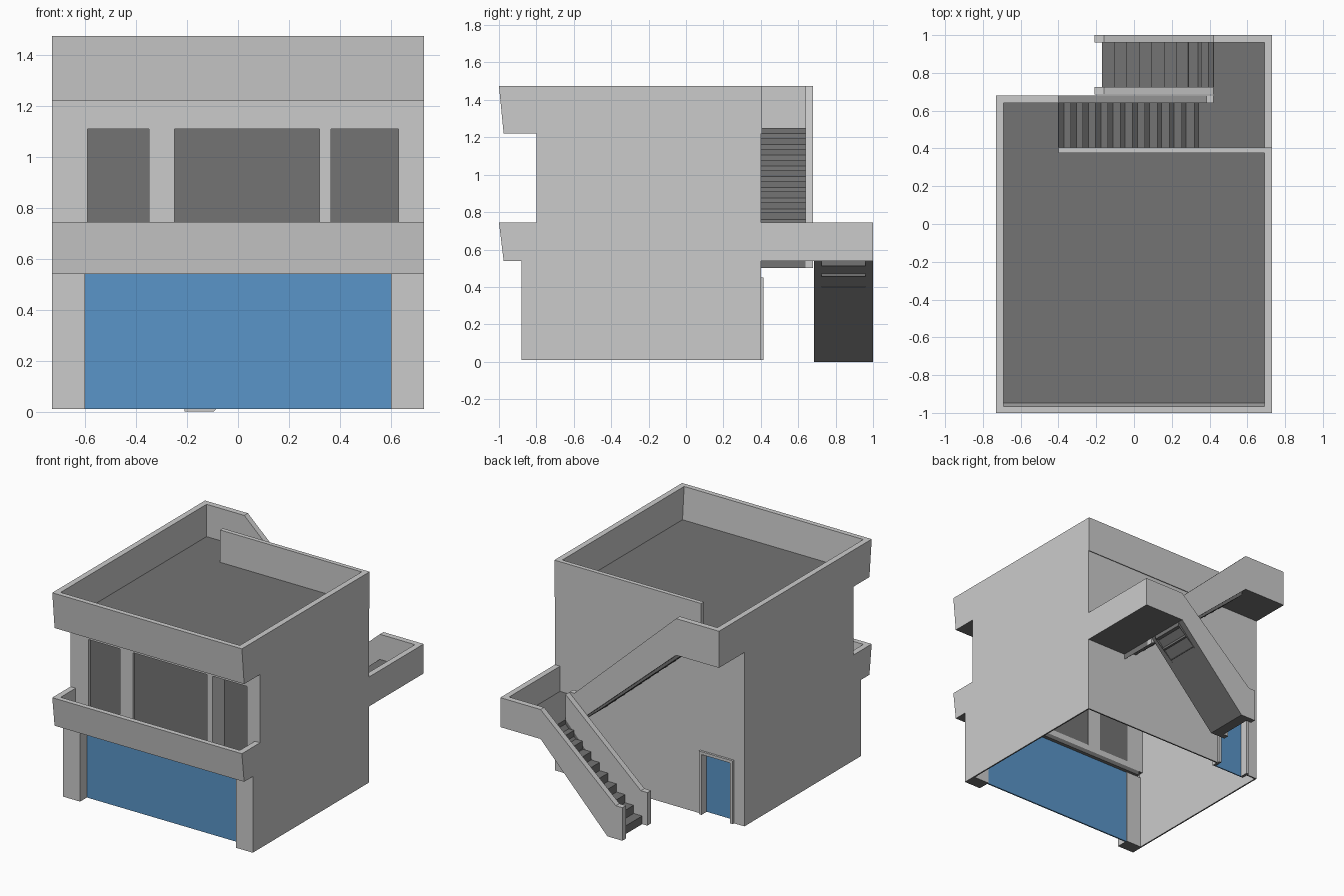
import bpy, bmesh

if "Cube" in bpy.data.objects:
    bpy.data.objects.remove(bpy.data.objects["Cube"])


def material(name, rgb):
    m = bpy.data.materials.new(name)
    m.diffuse_color = (*rgb, 1)
    m.use_nodes = True
    m.node_tree.nodes["Principled BSDF"].inputs["Base Color"].default_value = m.diffuse_color
    return m


LIGHT = material("light_plaster", (0.60, 0.60, 0.60))
DARK = material("dark_concrete", (0.175, 0.175, 0.175))
BLUE = material("blue_paint", (0.10, 0.30, 0.58))


def prism(name, profile, axis, a, b, mat=LIGHT):
    """Extrude a (horizontal, z) profile from a to b along x or y."""
    def place(t, p):
        return (t, p[0], p[1]) if axis == "x" else (p[0], t, p[1])
    bm = bmesh.new()
    ends = [[bm.verts.new(place(t, p)) for p in profile] for t in (a, b)]
    bm.faces.new(ends[0])
    bm.faces.new(ends[1])
    n = len(profile)
    for i in range(n):
        j = (i + 1) % n
        bm.faces.new((ends[0][i], ends[0][j], ends[1][j], ends[1][i]))
    bmesh.ops.recalc_face_normals(bm, faces=bm.faces)
    # undersides of plastered parts are bare dark concrete
    bm.normal_update()
    if mat is LIGHT:
        for f in bm.faces:
            f.material_index = 1 if f.normal.z < -0.5 else 0
    me = bpy.data.meshes.new(name)
    bm.to_mesh(me)
    bm.free()
    me.materials.append(mat)
    if mat is LIGHT:
        me.materials.append(DARK)
    ob = bpy.data.objects.new(name, me)
    bpy.context.collection.objects.link(ob)
    return ob


def box(name, x0, x1, y0, y1, z0, z1, mat=LIGHT):
    return prism(name, [(x0, z0), (x1, z0), (x1, z1), (x0, z1)], "y", y0, y1, mat)


ROOF, MID = 1.25, 0.57      # floor heights
W, P = 0.73, 0.04           # half width, parapet thickness

# Side walls, ground piers and side parapets
for s, side, yend in ((-1, "left", 0.68), (1, "right", 0.405)):
    prism(side + "_wall", [(-0.88, 0.01), (0.4, 0.01), (0.4, 1.22), (-0.8, 1.22),
                           (-0.8, 0.54), (-0.88, 0.54)], "x", s * W, s * (W - 0.01))
    box(side + "_pier", *sorted((s * 0.6, s * W)), -0.88, -0.79, 0.01, 0.54)
    prism(side + "_roof_parapet", [(-0.975, 1.22), (-1, 1.475), (yend, 1.475), (yend, 1.22)],
          "x", s * W, s * (W - P))
    prism(side + "_balcony_parapet", [(-0.975, 0.54), (-1, 0.745), (-0.8, 0.745), (-0.8, 0.54)],
          "x", s * W, s * (W - P))

# Leaning front parapets
for name, z0, z1 in (("balcony_front", 0.54, 0.745), ("roof_front", 1.22, 1.475)):
    prism(name, [(-0.975, z0), (-1, z1), (-0.965, z1), (-0.945, z0)], "x", -W + P, W - P)

# Floors
box("roof_floor", -0.69, 0.69, -0.95, 0.40, 1.22, ROOF, DARK)
box("balcony_floor", -0.69, 0.69, -0.95, -0.77, 0.54, MID, DARK)
box("door_recess_floor", 0.365, 0.63, -0.77, -0.66, 0.54, MID, DARK)

# Shutter
box("shutter", -0.6, 0.6, -0.805, -0.795, 0.01, 0.54, BLUE)

# Upper front wall: pillars, lintel, sill, panes
edges = [-0.72, -0.59, -0.35, -0.25, 0.32, 0.365, 0.63, 0.72]
for i in range(0, 8, 2):
    box("front_pillar_%d" % (i // 2 + 1), edges[i], edges[i + 1], -0.8, -0.77, MID, 1.11)
box("front_lintel", -0.72, 0.72, -0.8, -0.77, 1.11, 1.22)
for i, (x0, x1) in enumerate(((-0.59, -0.35), (-0.25, 0.32))):
    box("window_sill_%d" % (i + 1), x0, x1, -0.8, -0.77, MID, 0.61)
    box("window_pane_%d" % (i + 1), x0, x1, -0.78, -0.772, 0.61, 1.11, DARK)
# Deeper balcony door recess
box("balcony_door", 0.365, 0.63, -0.67, -0.662, MID, 1.11, DARK)
box("recess_jamb_left", 0.355, 0.365, -0.77, -0.66, MID, 1.11)
box("recess_jamb_right", 0.63, 0.64, -0.77, -0.66, MID, 1.11)
box("recess_ceiling", 0.355, 0.64, -0.77, -0.66, 1.11, 1.12)

# Back wall around the rear door
D0, D1, DZ = -0.63, -0.41, 0.43
box("back_wall_left", -0.72, D0, 0.39, 0.4, 0.01, 1.22)
box("back_wall_right", D1, 0.72, 0.39, 0.4, 0.01, 1.22)
box("back_wall_over_door", D0, D1, 0.39, 0.4, DZ, 1.22)
box("back_roof_parapet", -0.4, W - P, 0.375, 0.405, 1.22, 1.475)
box("rear_door", D0, D1, 0.35, 0.358, 0.01, DZ, BLUE)
box("rear_frame_left", D0 - 0.02, D0, 0.35, 0.415, 0.01, DZ + 0.02)
box("rear_frame_right", D1, D1 + 0.02, 0.35, 0.415, 0.01, DZ + 0.02)
box("rear_frame_top", D0, D1, 0.35, 0.415, DZ, DZ + 0.02)


def stair(name, x, z, run, rise, count, underside, y0, y1):
    """Stepped solid climbing from (x, z); run is signed."""
    pts = [(x, z)]
    for i in range(count):
        pts.append((x + run * i, z + rise * (i + 1)))
        pts.append((x + run * (i + 1), z + rise * (i + 1)))
    pts.pop()
    return prism(name, pts + underside, "y", y0, y1, DARK)


# Upper flight from the half landing to the roof
stair("upper_steps", 0.32, MID, -0.72 / 11, (ROOF - MID) / 12, 12,
      [(-0.4, 1.22), (0.42, 0.5), (0.42, MID)], 0.4, 0.64)
prism("upper_stair_wall", [(-0.4, 1.22), (-0.4, 1.475), (0.385, 0.745), (0.42, 0.745), (0.42, 0.5)],
      "y", 0.64, 0.68)
box("upper_landing_floor", -W + P, -0.4, 0.4, 0.64, 1.22, ROOF, DARK)
box("upper_landing_parapet", -W + P, -0.4, 0.64, 0.68, 1.22, 1.475)

# Half landing
box("half_landing_floor", 0.42, W - P, 0.4, 0.96, 0.54, MID, DARK)
box("half_landing_side", W - P, W, 0.4, 1.0, 0.54, 0.745)
box("half_landing_back", 0.42, W - P, 0.96, 1.0, 0.54, 0.745)

# Lower flight from the ground
stair("lower_steps", -0.17, 0.0, 0.59 / 9, MID / 10, 10, [(0.42, 0.54), (-0.095, 0)], 0.725, 0.96)
for name, y in (("lower_wall_inner", 0.685), ("lower_wall_outer", 0.96)):
    prism(name, [(-0.21, 0), (-0.095, 0), (0.42, 0.54), (0.42, 0.745), (-0.16, 0.23), (-0.21, 0.23)],
          "y", y, y + P)
